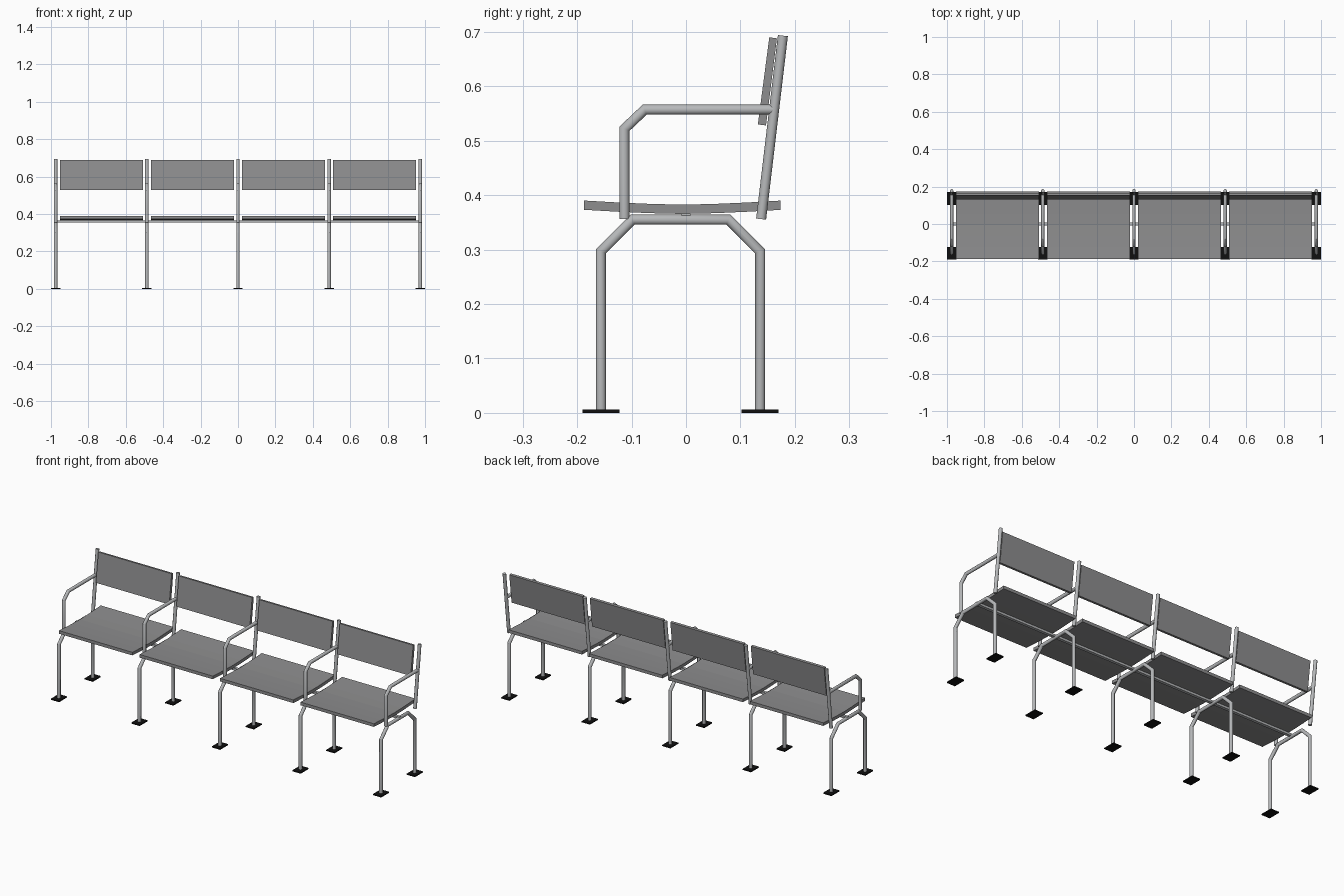
import bpy, bmesh, math
from mathutils import Vector

if "Cube" in bpy.data.objects:
    bpy.data.objects.remove(bpy.data.objects["Cube"])


def material(name, c):
    m = bpy.data.materials.new(name)
    m.diffuse_color = (*c, 1)
    m.use_nodes = True
    m.node_tree.nodes["Principled BSDF"].inputs["Base Color"].default_value = m.diffuse_color
    return m


STEEL = material("light steel", (0.47, 0.48, 0.49))
PANEL = material("mid grey panel", (0.27, 0.27, 0.275))
BLACK = material("black foot", (0.005, 0.005, 0.005))


def finish(name, bm, mat, smooth=False):
    bmesh.ops.recalc_face_normals(bm, faces=bm.faces)
    me = bpy.data.meshes.new(name)
    bm.to_mesh(me)
    bm.free()
    me.materials.append(mat)
    ob = bpy.data.objects.new(name, me)
    bpy.context.collection.objects.link(ob)
    if smooth:
        bpy.ops.object.select_all(action='DESELECT')
        ob.select_set(True)
        bpy.context.view_layer.objects.active = ob
        bpy.ops.object.shade_smooth_by_angle(angle=math.radians(35))
    return ob


def tube(name, x, path, r=0.0092, sides=12):
    """Round tube with mitred bends along a (y, z) path."""
    bm = bmesh.new()
    pts = [Vector(p) for p in path]
    rings = []
    for i, p in enumerate(pts):
        a = (p - pts[i - 1]).normalized() if i else (pts[1] - p).normalized()
        b = (pts[i + 1] - p).normalized() if i < len(pts) - 1 else a
        t = (a + b).normalized()
        n = Vector((-t.y, t.x)) / max(t.dot(a), 0.3)
        ring = []
        for k in range(sides):
            w = 2 * math.pi * k / sides
            q = p + n * r * math.sin(w)
            ring.append(bm.verts.new((x + r * math.cos(w), q.x, q.y)))
        rings.append(ring)
    for r0, r1 in zip(rings, rings[1:]):
        for k in range(sides):
            j = (k + 1) % sides
            bm.faces.new((r0[k], r0[j], r1[j], r1[k]))
    bm.faces.new(rings[0])
    bm.faces.new(rings[-1])
    return finish(name, bm, STEEL, True)


def extrude_x(name, x0, x1, profile, mat):
    """Closed (y, z) profile extruded along x."""
    bm = bmesh.new()
    f = bm.faces.new([bm.verts.new((x0, y, z)) for y, z in profile])
    res = bmesh.ops.extrude_face_region(bm, geom=[f])
    moved = [v for v in res['geom'] if isinstance(v, bmesh.types.BMVert)]
    bmesh.ops.translate(bm, vec=(x1 - x0, 0, 0), verts=moved)
    return finish(name, bm, mat)


def rect(y0, y1, z0, z1):
    return [(y0, z0), (y1, z0), (y1, z1), (y0, z1)]


# Frames: leg hoop, armrest, back post and foot plates
for i in range(5):
    x = -0.975 + 0.4875 * i
    tube("leg_hoop", x, [(-0.156, 0.003), (-0.156, 0.297), (-0.098, 0.355),
                         (0.078, 0.355), (0.136, 0.297), (0.136, 0.003)])
    tube("armrest", x, [(-0.113, 0.356), (-0.113, 0.522),
                        (-0.076, 0.557), (0.16, 0.557)])
    tube("back_post", x, [(0.138, 0.356), (0.178, 0.693)])
    for y in (-0.156, 0.136):
        extrude_x("foot_plate", x - 0.025, x + 0.025,
                  rect(y - 0.034, y + 0.034, 0, 0.006), BLACK)

# Long rail under the seats
extrude_x("seat_rail", -0.98, 0.98, rect(-0.008, 0.008, 0.354, 0.366), STEEL)

# Dished seat profile
N = 6
ys = [-0.187 + 0.361 * k / N for k in range(N + 1)]
mid = [(y, 0.374 + 0.0075 * (abs(y + 0.006) / 0.18) ** 1.5) for y in ys]
seat = [(y, z - 0.0085) for y, z in mid] + [(y, z + 0.0085) for y, z in reversed(mid)]

# Seats and backrests
for xc in (-0.731, -0.2437, 0.2437, 0.731):
    extrude_x("seat", xc - 0.222, xc + 0.222, seat, PANEL)
    extrude_x("backrest", xc - 0.222, xc + 0.222,
              [(0.132, 0.530), (0.147, 0.528), (0.167, 0.688), (0.153, 0.690)], PANEL)
